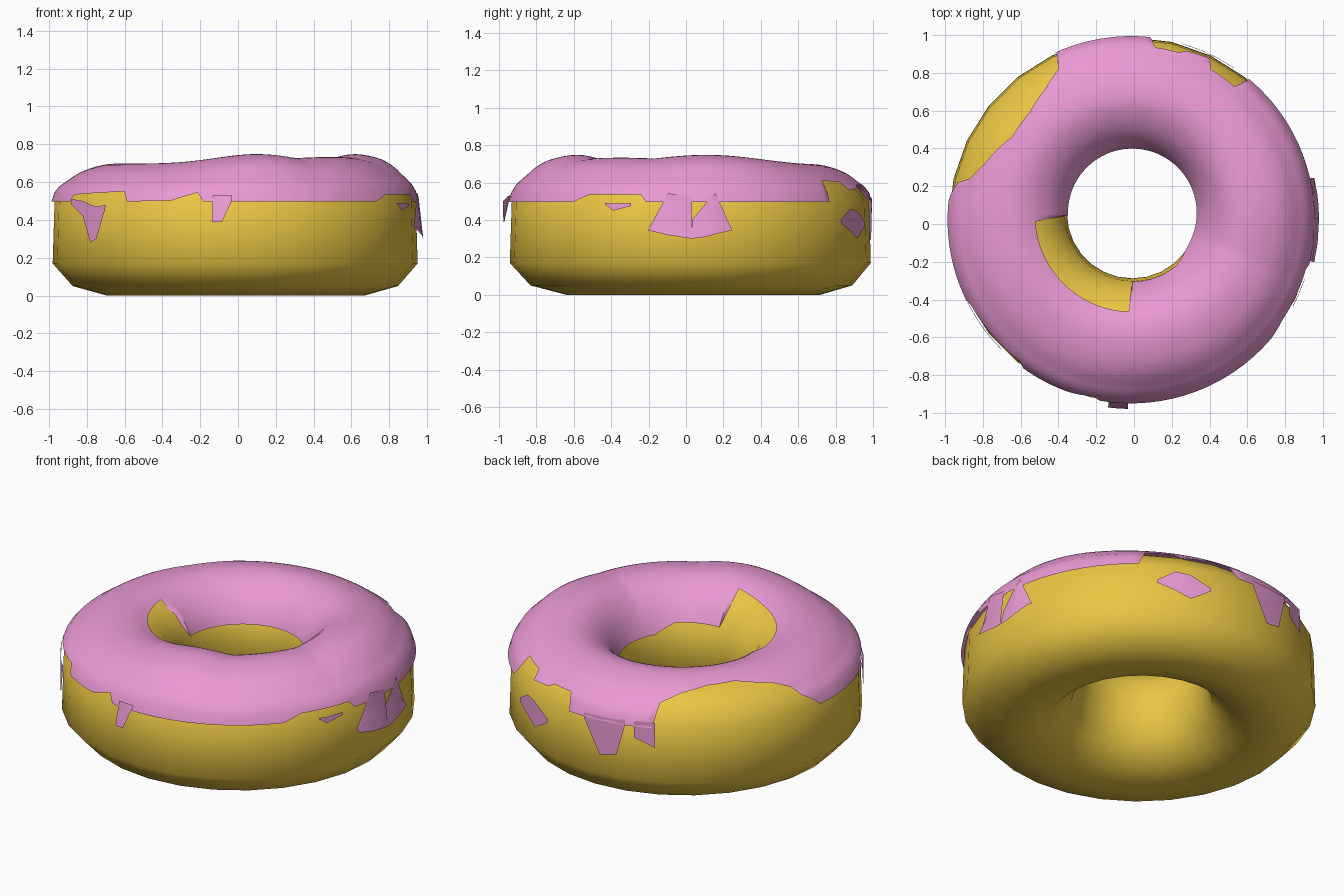
import bpy, bmesh, math

if "Cube" in bpy.data.objects:
    bpy.data.objects.remove(bpy.data.objects["Cube"])

# Cross-section (radius, height), from the bottom, up the outside, over the top, down the hole
PROFILE = [(.68, 0), (.86, .05), (.965, .17), (.955, .50), (.87, .60), (.77, .655), (.64, .682),
           (.53, .66), (.43, .595), (.36, .49), (.346, .36), (.385, .17), (.5, .05)]
N = len(PROFILE)


def material(name, colour):
    m = bpy.data.materials.new(name)
    m.diffuse_color = (*colour, 1)
    m.use_nodes = True
    m.node_tree.nodes["Principled BSDF"].inputs["Base Color"].default_value = m.diffuse_color
    return m


def swell(deg):
    # bumps at the front and right of the ring
    def bump(c, w):
        d = (deg - c + 180) % 360 - 180
        return math.exp(-(d / w) ** 2)
    return .05 * max(bump(280, 27), bump(6, 36), .7 * bump(322, 50))


def place(deg, r, z):
    a = math.radians(deg)
    lift = swell(deg) * max(0, min(1, (z - .53) / .14))
    w = (.965 - r) / .62
    return (-.015 + .006 * w + r * math.cos(a), .023 + .035 * w + r * math.sin(a), z + lift)


def curve(t, offset):
    # smooth point on the profile, pushed outwards
    i = int(math.floor(t))
    u = t - i
    p = [PROFILE[(i + k) % N] for k in (-1, 0, 1, 2)]

    def cr(j, v):
        a, b, c, d = (q[j] for q in p)
        return .5 * (2*b + (c-a)*v + (2*a-5*b+4*c-d)*v*v + (3*b-a-3*c+d)*v**3)
    r, z = cr(0, u), cr(1, u)
    dr, dz = cr(0, u + .01) - r, cr(1, u + .01) - z
    n = math.hypot(dr, dz)
    return r + offset * dz / n, z - offset * dr / n


def step(table, deg):
    for (a, va), (b, vb) in zip(table, table[1:]):
        if a <= deg <= b:
            return va + (vb - va) * (deg - a) / (b - a)


def add(name, bm, mat, angle=60):
    me = bpy.data.meshes.new(name)
    bmesh.ops.remove_doubles(bm, verts=bm.verts, dist=.0005)
    bmesh.ops.recalc_face_normals(bm, faces=bm.faces)
    bm.to_mesh(me)
    bm.free()
    me.materials.append(mat)
    ob = bpy.data.objects.new(name, me)
    bpy.context.collection.objects.link(ob)
    bpy.context.view_layer.objects.active = ob
    ob.select_set(True)
    bpy.ops.object.shade_smooth_by_angle(angle=math.radians(angle))
    ob.select_set(False)


def grid(bm, rows, loop_u=True, loop_v=False):
    vs = [[bm.verts.new(c) for c in row] for row in rows]
    for i in range(len(vs) - (not loop_u)):
        a, b = vs[i], vs[(i + 1) % len(vs)]
        for j in range(len(a) - (not loop_v)):
            k = (j + 1) % len(a)
            bm.faces.new((a[j], b[j], b[k], a[k]))


dough_mat = material("dough", (.82, .565, .057))
pink_mat = material("icing", (.82, .32, .65))

# Dough ring
bm = bmesh.new()
SEG = 28
grid(bm, [[place(360 * i / SEG, r, z) for r, z in PROFILE] for i in range(SEG)], loop_v=True)
add("dough", bm, dough_mat)

# Icing shell: uneven outer edge and a bitten inner edge, as positions along the profile
LOW = 2.97
OUTER = [(0, LOW), (50, LOW), (52, 3.9), (62, 3.8), (64, 3.3), (72, 3.4), (74, 3.6), (82, 3.6),
         (84, LOW), (114, LOW), (116, 4.0), (124, 4.6), (134, 5.0), (146, 5.1), (160, 4.5),
         (166, 4.0), (168, 3.4), (174, LOW), (206, LOW), (208, 3.15), (232, 3.25), (234, LOW),
         (250, 3.0), (258, 3.2), (260, LOW), (320, LOW), (326, 3.15), (344, 3.15), (346, LOW), (360, LOW)]
INNER = [(0, 9.1), (182, 9.1), (184, 7.1), (268, 7.1), (270, 8.7), (310, 8.7), (330, 9.1), (360, 9.1)]
bm = bmesh.new()
rows = []
for i in range(180):
    t0, t1 = step(OUTER, 2 * i), step(INNER, 2 * i)
    ts = [min(max(LOW + (9.1 - LOW) * k / 24, t0), t1) for k in range(25)]
    rows.append([place(2 * i, *curve(t, .016)) for t in ts])
grid(bm, rows)
add("icing", bm, pink_mat)

# Drips: lowest radius, then columns of (angle, top height, bottom height) on the outer wall
DRIPS = [
    (.995, [(-13, .36, .345), (-7, .54, .32), (.5, .52, .30)]),
    (.995, [(.5, .40, .30), (5, .49, .31), (8, .54, .325), (13, .36, .345)]),
    (.972, [(56, .40, .38), (62, .46, .34), (67, .45, .30), (74, .39, .37)]),
    (.972, [(90, .52, .49), (96, .52, .29), (102, .52, .31), (105, .53, .50)]),
    (.972, [(108, .53, .43), (115, .53, .38)]),
    (.972, [(207, .51, .48), (214, .50, .42), (218, .48, .28), (221, .47, .30), (225, .48, .46)]),
    (1.0, [(263, .53, .39), (266, .53, .39), (269, .53, .50)]),
    (.972, [(332, .49, .485), (335, .487, .45), (341, .49, .475)]),
]
bm = bmesh.new()
for low_r, cols in DRIPS:
    grid(bm, [[place(d, .97, top), place(d, (.97 + low_r) / 2, (top + low) / 2), place(d, low_r, low)]
              for d, top, low in cols], loop_u=False)
add("icing_drips", bm, pink_mat, 40)
